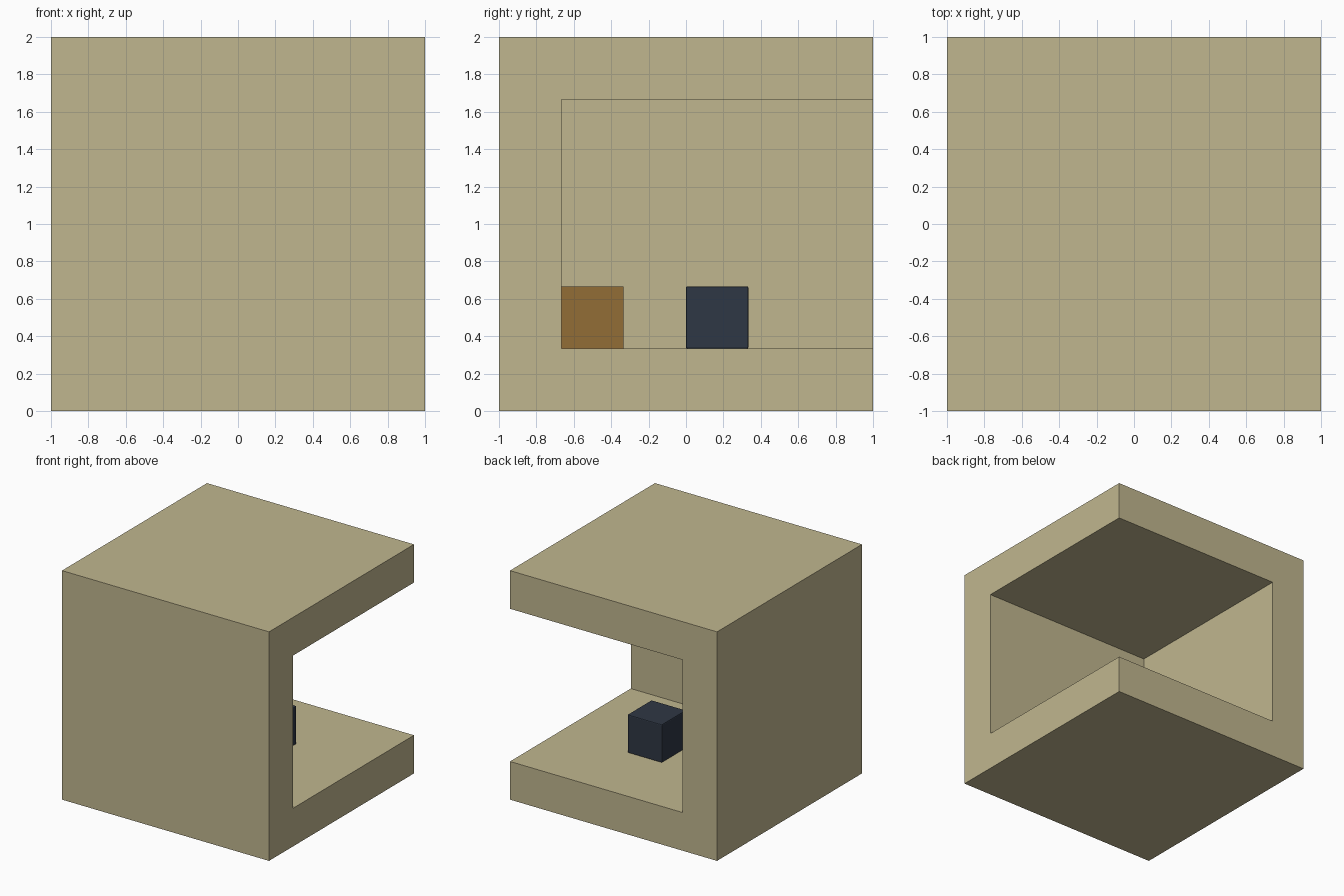
import bpy
from mathutils import Vector

default_cube = bpy.data.objects.get("Cube")
if default_cube:
    bpy.data.objects.remove(default_cube, do_unlink=True)

CELL = 1 / 3  # everything sits on a six-cell grid


def material(name, rgb):
    mat = bpy.data.materials.new(name)
    mat.use_nodes = True
    colour = (*rgb, 1)
    mat.diffuse_color = colour
    mat.node_tree.nodes["Principled BSDF"].inputs["Base Color"].default_value = colour
    return mat


def box(name, low, high, mat=None):
    """Box between two grid corners, counted in cells from the lower corner."""
    origin = Vector((-1, -1, 0))
    a, b = (origin + Vector(c) * CELL for c in (low, high))
    bpy.ops.mesh.primitive_cube_add(size=1, location=(a + b) / 2)
    obj = bpy.context.object
    obj.name = obj.data.name = name
    obj.scale = b - a
    bpy.ops.object.transform_apply(location=False, rotation=False, scale=True)
    if mat:
        obj.data.materials.append(mat)
    return obj


sand = material("sand", (0.53, 0.47, 0.275))
navy = material("dark navy", (0.028, 0.038, 0.058))
brown = material("orange brown", (0.29, 0.153, 0.037))

# Room: floor, roof, front wall and side wall, open at the back and one side
room = box("room_shell", (0, 0, 0), (6, 6, 6), sand)
cutter = box("room_hollow", (1, 1, 1), (7, 7, 5))
cutter.hide_render = True
cut = room.modifiers.new("hollow", 'BOOLEAN')
cut.operation = 'DIFFERENCE'
cut.solver = 'EXACT'
cut.object = cutter
bpy.context.view_layer.objects.active = room
bpy.ops.object.modifier_apply(modifier=cut.name)
bpy.data.objects.remove(cutter, do_unlink=True)

# Crate in the inner corner
box("corner_crate", (1, 1, 1), (2, 2, 2), brown)

# Block in the middle of the floor, with slightly softened edges
block = box("centre_block", (3, 3, 1), (4, 4, 2), navy)
bevel = block.modifiers.new("soft_edges", 'BEVEL')
bevel.width = 0.008
bevel.segments = 2
